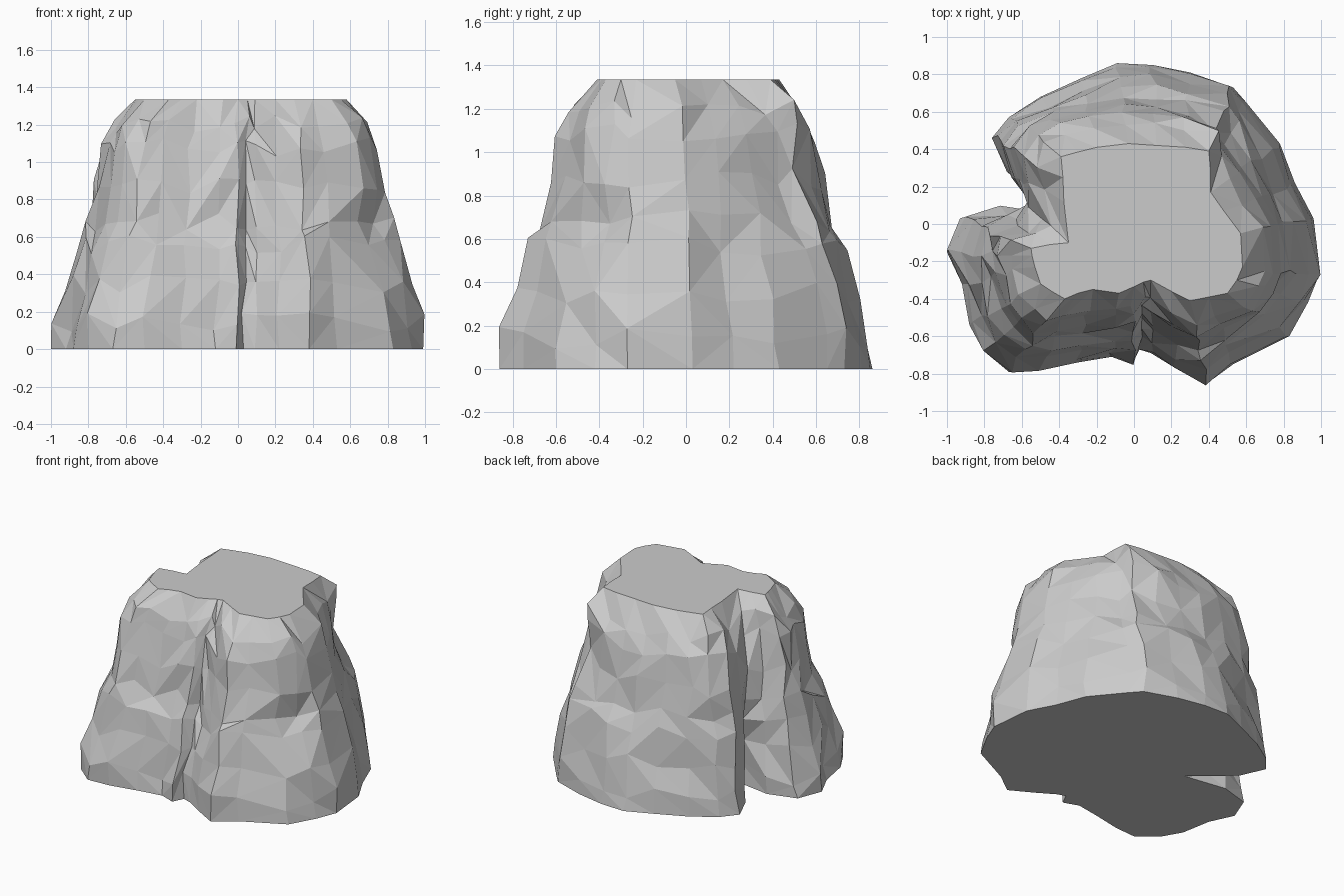
import bpy, bmesh, random
from mathutils import Vector

random.seed(11)

# Ground outline, counter-clockwise from the right, with a deep cleft on the left
base = [(.99, -.27), (.96, .03), (.86, .22), (.78, .43), (.60, .65), (.53, .73),
        (.30, .81), (.10, .85), (-.09, .86), (-.28, .78), (-.50, .68), (-.67, .57),
        (-.76, .46), (-.68, .28), (-.40, .04), (-.72, .09), (-.93, .03), (-1.0, -.15),
        (-.92, -.32), (-.88, -.54), (-.80, -.68), (-.67, -.79), (-.50, -.78),
        (-.30, -.74), (-.12, -.71), (-.01, -.75), (.03, -.67), (.09, -.69),
        (.22, -.77), (.38, -.86), (.53, -.75), (.83, -.60), (.93, -.42)]
# Matching outline of the flat top
top = [(.58, -.23), (.57, -.05), (.48, .07), (.41, .17), (.41, .28), (.40, .39),
       (.28, .41), (.12, .42), (-.03, .43), (-.20, .41), (-.30, .385), (-.39, .36),
       (-.38, .25), (-.375, .12), (-.35, -.10), (-.45, -.11), (-.55, -.13), (-.545, -.17),
       (-.53, -.23), (-.50, -.32), (-.44, -.36), (-.37, -.40), (-.30, -.37),
       (-.22, -.35), (-.08, -.37), (0, -.335), (.05, -.31), (.09, -.30),
       (.20, -.36), (.30, -.41), (.40, -.39), (.50, -.37), (.55, -.30)]
# Height and how far the wall keeps the ground outline there
levels = [(0, 1), (.14, .97), (.35, .85), (.56, .72), (.68, .60), (.87, .50),
          (1.08, .40), (1.2, .27), (1.335, 0)]
# The cleft on the left is filled outward higher up
cleft = 14
cleft_path = [(-.40, .04), (-.43, .05), (-.50, .08), (-.56, .12), (-.57, .13),
              (-.55, .11), (-.49, .04), (-.44, 0), (-.35, -.10)]
# Hollows (positive depth) and swellings (negative) in the wall: centre, reach, depth
dents = [((.72, -.45, .62), .26, .10), ((.02, -.58, .78), .2, .04),
         ((.48, .52, .95), .28, .09), ((-.30, -.62, .85), .15, .04),
         ((-.57, .30, .85), .5, -.10), ((.95, -.25, .14), .2, -.03)]

bm = bmesh.new()
rings = []
for k, (z, w) in enumerate(levels):
    inner = 0 < k < len(levels) - 1
    ring = []
    for i, (b, t) in enumerate(zip(base, top)):
        p = Vector((*Vector(t).lerp(Vector(b), w), z))
        if i == cleft:
            p = Vector((*cleft_path[k], z))
        if inner:
            p += Vector((random.uniform(-.02, .02), random.uniform(-.02, .02),
                         random.uniform(-.055, .055)))
            for c, reach, depth in dents:
                d = (p - Vector(c)).length
                if d < reach and i != cleft:
                    p -= Vector((p.x, p.y, 0)).normalized() * depth * (1 - d / reach)
        ring.append(bm.verts.new(p))
    rings.append(ring)

# Faceted wall with randomly turned diagonals
n = len(base)
for lo, hi in zip(rings, rings[1:]):
    for i in range(n):
        a, b, c, d = lo[i], lo[(i + 1) % n], hi[(i + 1) % n], hi[i]
        tris = [(a, b, c), (a, c, d)] if random.random() < .5 else [(a, b, d), (b, c, d)]
        for tri in tris:
            bm.faces.new(tri)

# Flat caps
bm.faces.new(rings[-1])
bm.faces.new(rings[0][::-1])
bmesh.ops.recalc_face_normals(bm, faces=bm.faces)

mesh = bpy.data.meshes.new("rock_stump")
bm.to_mesh(mesh)
bm.free()
bpy.context.collection.objects.link(bpy.data.objects.new("rock_stump", mesh))
